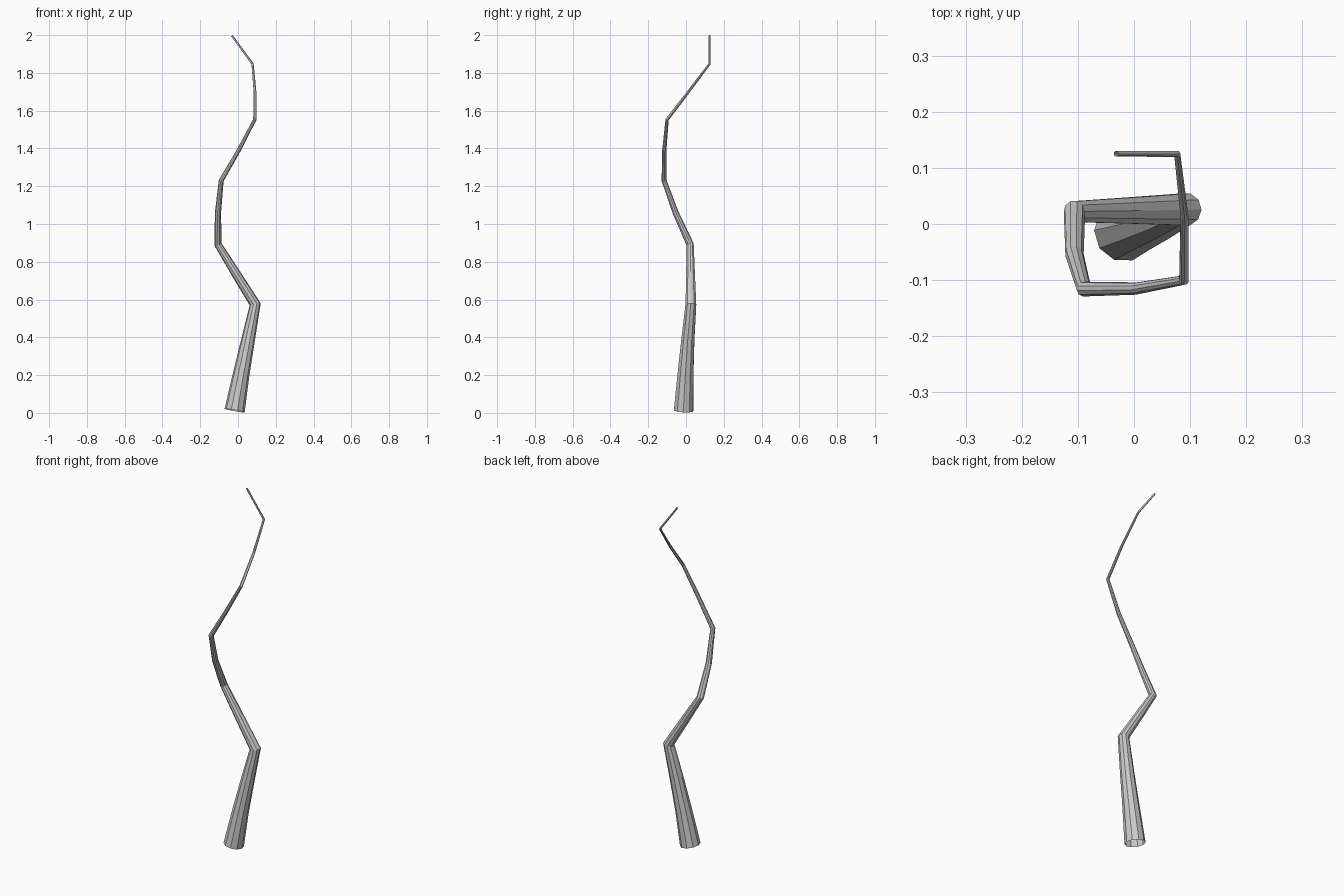
import bpy

if "Cube" in bpy.data.objects:
    bpy.data.objects.remove(bpy.data.objects["Cube"])

# Crooked tapering stem: centre line from base to tip
path = [
    (-0.018, -0.013, 0.012), (0.016, -0.003, 0.20), (0.054, 0.010, 0.39),
    (0.091, 0.026, 0.575), (-0.009, 0.024, 0.735), (-0.106, 0.022, 0.892),
    (-0.106, -0.055, 1.06), (-0.089, -0.116, 1.23), (0.004, -0.115, 1.39),
    (0.089, -0.100, 1.553), (0.090, 0.013, 1.70), (0.077, 0.125, 1.848),
    (-0.032, 0.125, 1.997),
]
base_radius, taper = 0.054, 0.82

curve = bpy.data.curves.new("stem", "CURVE")
curve.dimensions = "3D"
curve.bevel_depth = base_radius
curve.bevel_resolution = 3          # ten-sided section
curve.use_fill_caps = False         # open ends
spline = curve.splines.new("POLY")
spline.points.add(len(path) - 1)
spline.use_smooth = False
for i, (point, co) in enumerate(zip(spline.points, path)):
    point.co = (*co, 1)
    point.radius = taper ** i       # each segment thinner than the last

stem = bpy.data.objects.new("stem", curve)
bpy.context.collection.objects.link(stem)

# Turn the tube into a flat-shaded mesh
bpy.context.view_layer.objects.active = stem
stem.select_set(True)
bpy.ops.object.convert(target="MESH")
bpy.ops.object.shade_flat()
